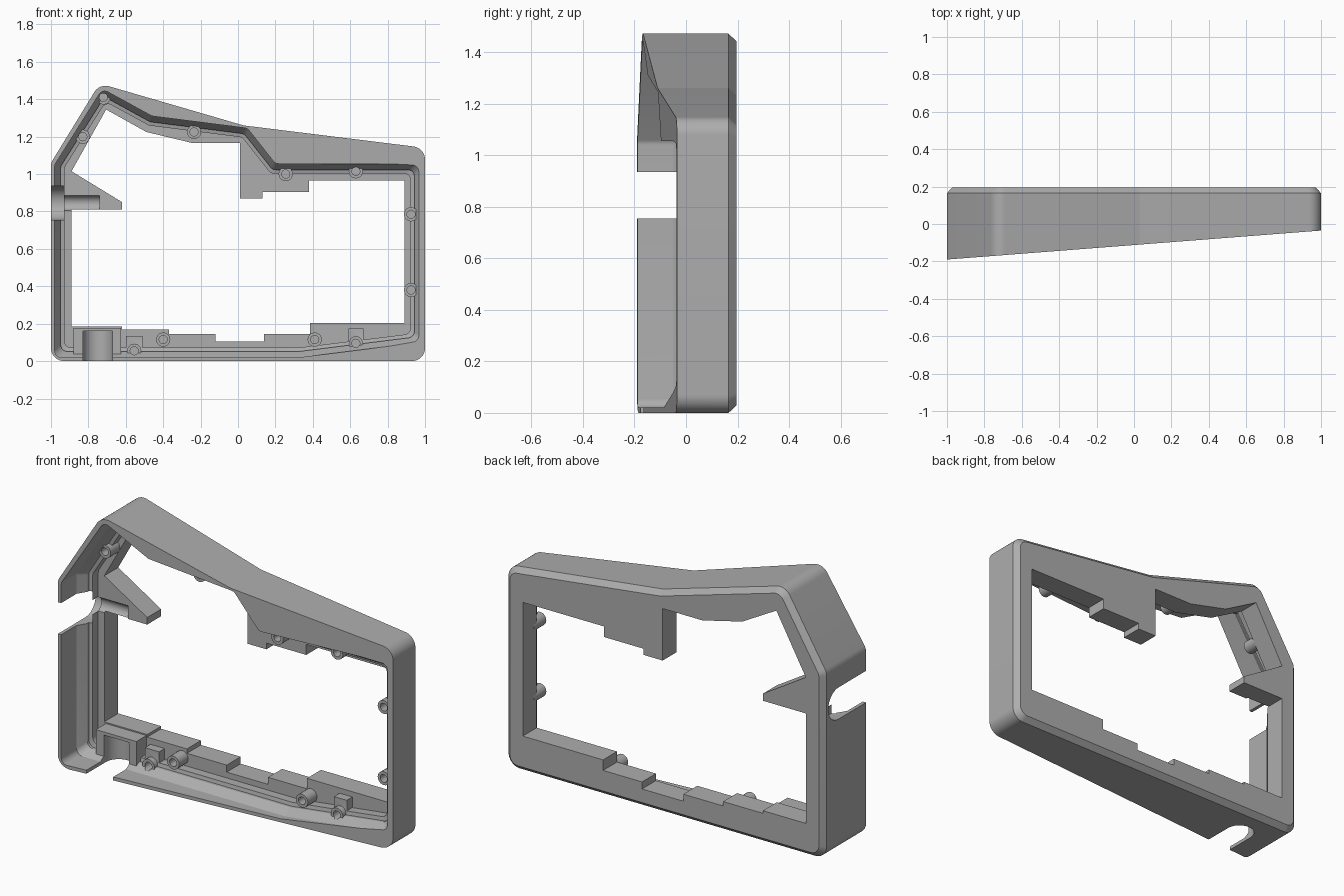
import bpy, bmesh, math
from mathutils import Vector

if "Cube" in bpy.data.objects:
    bpy.data.objects.remove(bpy.data.objects["Cube"])

grey = bpy.data.materials.new("plain grey")
grey.use_nodes = True
grey.diffuse_color = (0.42, 0.42, 0.42, 1)
grey.node_tree.nodes["Principled BSDF"].inputs["Base Color"].default_value = grey.diffuse_color


def inset(pts, d):
    """Mitred inward offset of a counter-clockwise outline."""
    out = []
    for i, p in enumerate(pts):
        p = Vector(p)
        a = (p - Vector(pts[i - 1])).normalized()
        b = (Vector(pts[(i + 1) % len(pts)]) - p).normalized()
        n, m = Vector((-a.y, a.x)), Vector((-b.y, b.x))
        out.append(p + (n + m) * d / (1 + n.dot(m)))
    return out


def rounded(pts, r, seg=8):
    out = []
    for i, p in enumerate(pts):
        p = Vector(p)
        u = (Vector(pts[i - 1]) - p).normalized()
        v = (Vector(pts[(i + 1) % len(pts)]) - p).normalized()
        half = u.angle(v) / 2
        c = p + (u + v).normalized() * r / math.sin(half)
        a, b = p + u * r / math.tan(half), p + v * r / math.tan(half)
        for k in range(seg + 1):
            out.append(c + (a - c).lerp(b - c, k / seg).normalized() * r)
    return out


def loft(name, rings):
    """Closed solid through (outline, y) rings; y may depend on x."""
    bm = bmesh.new()
    loops = [[bm.verts.new((p[0], y(p[0]) if callable(y) else y, p[1])) for p in pts]
             for pts, y in rings]
    for a, b in zip(loops, loops[1:]):
        for i in range(len(a)):
            j = (i + 1) % len(a)
            bm.faces.new((a[i], a[j], b[j], b[i]))
    bm.faces.new(loops[0][::-1])
    bm.faces.new(loops[-1])
    bmesh.ops.recalc_face_normals(bm, faces=bm.faces)
    mesh = bpy.data.meshes.new(name)
    bm.to_mesh(mesh)
    bm.free()
    mesh.materials.append(grey)
    ob = bpy.data.objects.new(name, mesh)
    bpy.context.collection.objects.link(ob)
    return ob


def box(name, x, y, z):
    return loft(name, [([(x[0], z[0]), (x[1], z[0]), (x[1], z[1]), (x[0], z[1])], v) for v in y])


def cylinder(name, r, start, end, seg=32):
    a, b = Vector(start), Vector(end)
    bpy.ops.mesh.primitive_cylinder_add(vertices=seg, radius=r, depth=(b - a).length,
                                        location=(a + b) / 2)
    ob = bpy.context.object
    ob.name = name
    ob.rotation_euler = (b - a).to_track_quat('Z', 'Y').to_euler()
    ob.data.materials.append(grey)
    return ob


def combine(target, tool, operation):
    mod = target.modifiers.new(operation, 'BOOLEAN')
    mod.operation, mod.object, mod.solver = operation, tool, 'EXACT'
    tool.hide_render = True
    bpy.context.view_layer.objects.active = target
    bpy.ops.object.modifier_apply(modifier=mod.name)
    bpy.data.objects.remove(tool)


# Outer body with a slanted front and a chamfered back
outer = [(-1, 0), (1, 0), (1, 1.14), (0.03, 1.26), (-0.74, 1.484), (-1, 1.06)]
slant = lambda x: -0.1125 + 0.0775 * x
frame = loft("bezel_frame", [(rounded(outer, 0.07), slant), (rounded(outer, 0.07), 0.165),
                             (rounded(inset(outer, 0.028), 0.05), 0.195)])

# Stepped recess, open at the front
recess = [(-0.98, 0.02), (0.33, 0.02), (0.975, 0.1), (0.975, 1.055), (0.2, 1.055),
          (0.05, 1.245), (-0.46, 1.31), (-0.725, 1.455), (-0.98, 1.05)]
steps = [(0, -0.4), (0, -0.05), (0.032, 0), (0.032, 0.015), (0.052, 0.02), (0.052, 0.07)]
combine(frame, loft("recess", [(rounded(inset(recess, d), 0.035, 5), y) for d, y in steps]),
        'DIFFERENCE')

# Window with stepped edges, a hanging tab and a pointed side arm
window = [(-0.89, 0.185), (-0.62, 0.185), (-0.62, 0.17), (-0.37, 0.17), (-0.37, 0.145),
          (-0.12, 0.145), (-0.12, 0.105), (0.14, 0.105), (0.14, 0.145), (0.385, 0.145),
          (0.385, 0.205), (0.89, 0.205), (0.89, 0.965), (0.38, 0.965), (0.38, 0.905),
          (0.13, 0.905), (0.13, 0.87), (0.01, 0.87), (0.01, 1.165), (-0.24, 1.165),
          (-0.49, 1.225), (-0.705, 1.345), (-0.89, 1.015), (-0.62, 0.85), (-0.62, 0.81),
          (-0.89, 0.81)]
combine(frame, loft("window", [(window, -0.5), (window, 0.5)]), 'DIFFERENCE')

# Support blocks along the bottom
for x, front, top in (((-0.88, -0.625), -0.02, 0.178), ((-0.6, -0.51), 0.02, 0.135),
                      ((0.59, 0.67), 0.02, 0.175)):
    combine(frame, box("block", x, (front, 0.1), (0.012, top)), 'UNION')

# Screw bosses and their holes
screws = [(-0.83, 1.2), (-0.72, 1.41), (-0.235, 1.225), (0.255, 1.0), (0.63, 1.015),
          (0.925, 0.785), (0.925, 0.38), (0.63, 0.095), (0.41, 0.115), (-0.4, 0.115),
          (-0.555, 0.055)]
for x, z in screws:
    combine(frame, cylinder("boss", 0.038, (x, -0.012, z), (x, 0.1, z), 20), 'UNION')
for x, z in screws:
    combine(frame, cylinder("hole", 0.022, (x, -0.2, z), (x, 0.09, z), 16), 'DIFFERENCE')

# Cable slot through the bottom wall
combine(frame, box("slot", (-0.83, -0.67), (-0.4, 0), (-0.1, 0.16)), 'DIFFERENCE')
combine(frame, cylinder("slot_end", 0.08, (-0.75, 0, -0.1), (-0.75, 0, 0.16)), 'DIFFERENCE')

# Connector slot through the side wall and the narrower channel along the arm
for r, x0, x1 in ((0.09, -1.1, -0.93), (0.041, -0.96, -0.74)):
    z = 0.845
    combine(frame, box("slot", (x0, x1), (-0.4, 0.06), (z - r, z + r)), 'DIFFERENCE')
    combine(frame, cylinder("slot_end", r, (x0, 0.06, z), (x1, 0.06, z)), 'DIFFERENCE')

# Smooth rounded corners, sharp edges kept
bpy.ops.object.select_all(action='DESELECT')
frame.select_set(True)
bpy.context.view_layer.objects.active = frame
bpy.ops.object.shade_smooth_by_angle(angle=math.radians(25))
